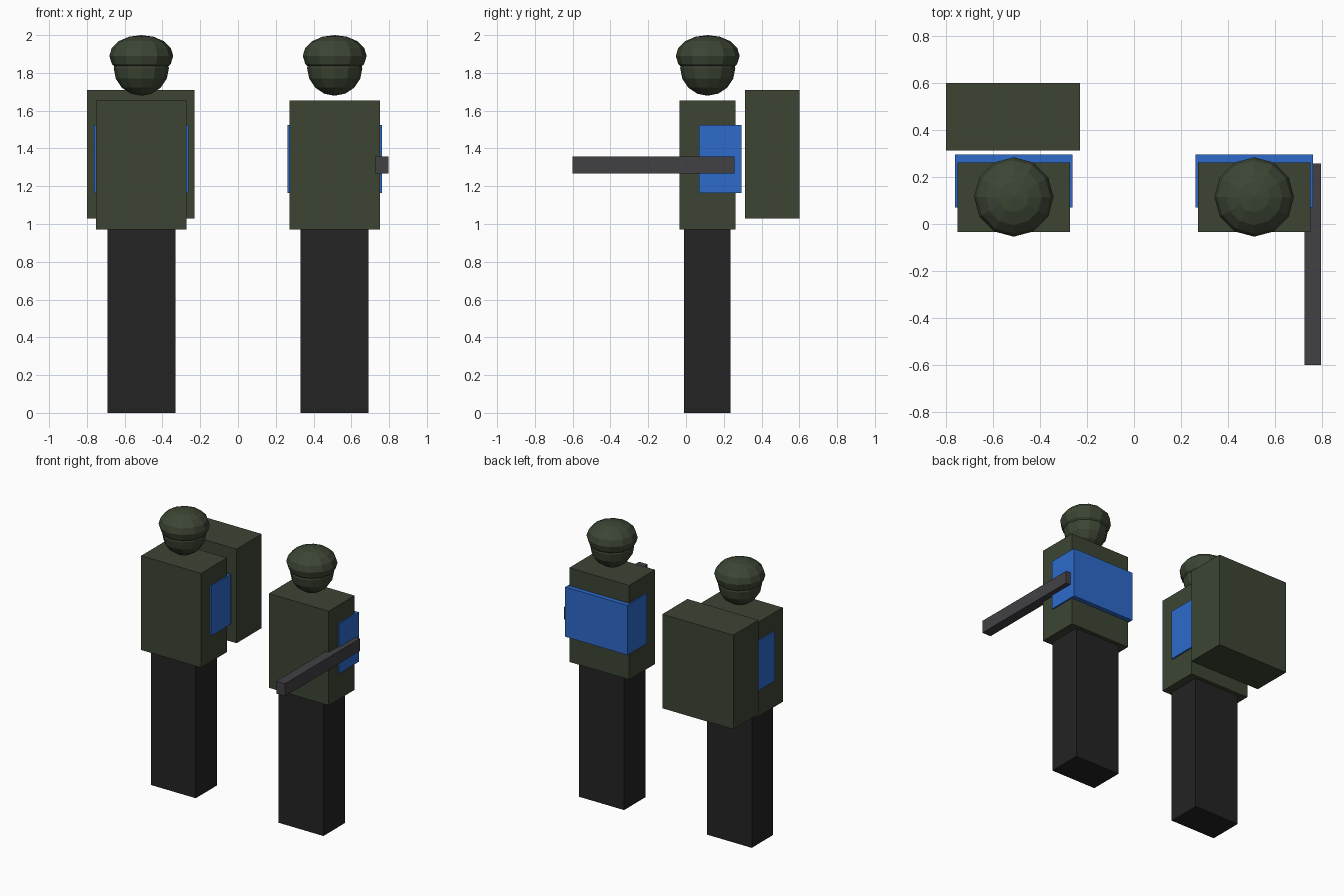
import bpy
from mathutils import Vector

cube = bpy.data.objects.get("Cube")
if cube:
    bpy.data.objects.remove(cube, do_unlink=True)


def material(name, rgb):
    mat = bpy.data.materials.new(name)
    mat.use_nodes = True
    color = (*rgb, 1.0)
    mat.diffuse_color = color
    mat.node_tree.nodes["Principled BSDF"].inputs["Base Color"].default_value = color
    return mat


green = material("olive green", (0.045, 0.06, 0.034))
blue = material("vest blue", (0.026, 0.145, 0.6))
black = material("trouser black", (0.017, 0.017, 0.017))
grey = material("gun grey", (0.053, 0.053, 0.058))


def finish(name, mat):
    obj = bpy.context.object
    obj.name = name
    obj.data.name = name
    obj.data.materials.append(mat)
    return obj


def box(name, low, high, mat):
    low, high = Vector(low), Vector(high)
    bpy.ops.mesh.primitive_cube_add(size=1, location=(low + high) / 2)
    bpy.context.object.scale = high - low
    return finish(name, mat)


def ball(name, center, radius, half_height, mat):
    bpy.ops.mesh.primitive_uv_sphere_add(segments=12, ring_count=8, radius=1, location=center)
    bpy.context.object.scale = (radius, radius, half_height)
    return finish(name, mat)


# Two matching figures
for side, x in (("right", -0.512), ("left", 0.512)):
    box(side + "_legs", (x - 0.18, -0.01, 0), (x + 0.18, 0.235, 0.972), black)
    box(side + "_torso", (x - 0.24, -0.035, 0.972), (x + 0.24, 0.262, 1.655), green)
    box(side + "_back_band", (x - 0.25, 0.07, 1.165), (x + 0.25, 0.295, 1.525), blue)
    ball(side + "_head", (x, 0.115, 1.825), 0.146, 0.146, green)
    ball(side + "_helmet", (x, 0.115, 1.89), 0.169, 0.11, green)

# Gear: pack behind the right figure, long gun beside the left one
box("backpack", (-0.8, 0.312, 1.028), (-0.23, 0.6, 1.71), green)
box("gun", (0.727, -0.6, 1.267), (0.797, 0.257, 1.357), grey)
